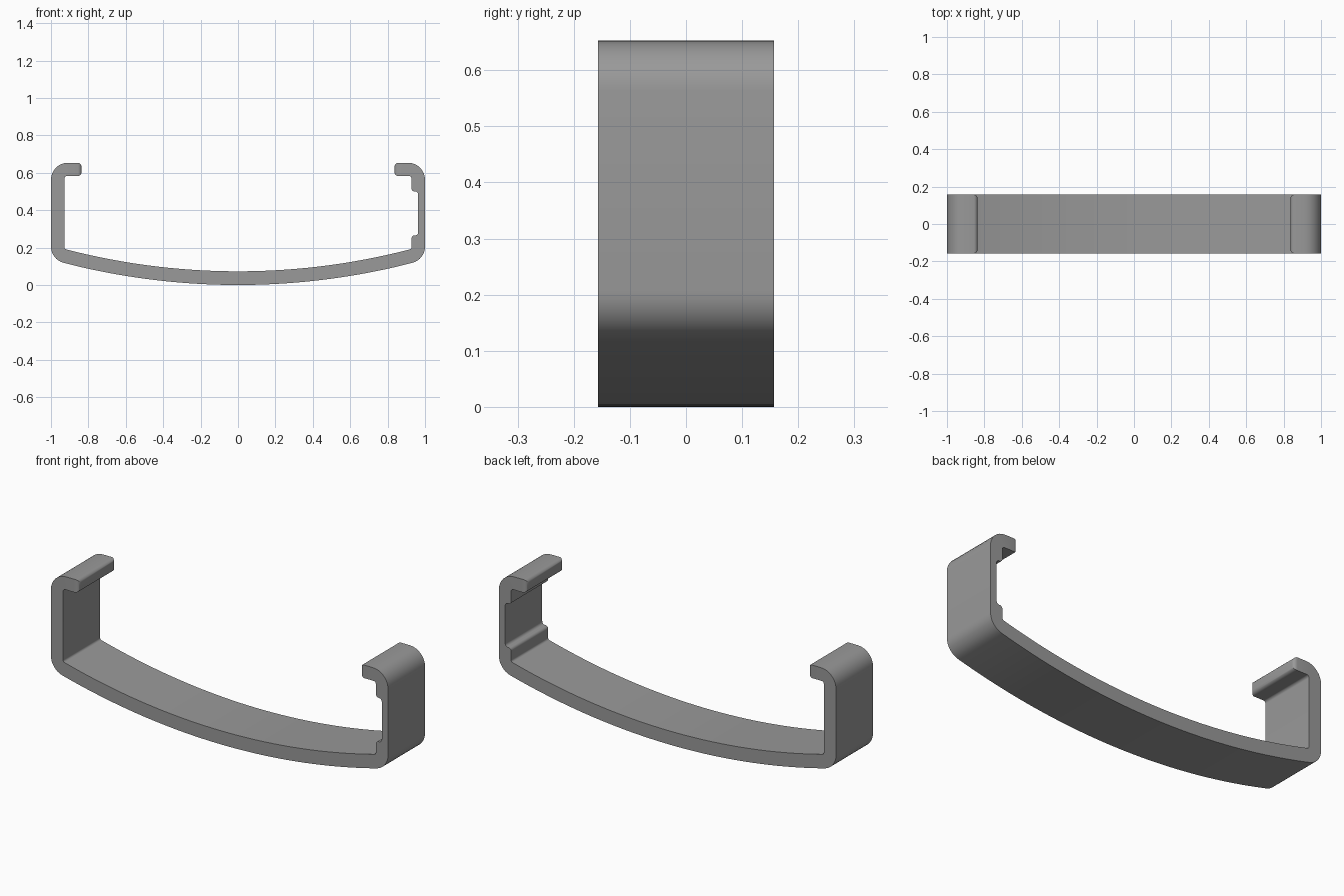
import bpy, bmesh, math
from mathutils import Vector

if "Cube" in bpy.data.objects:
    bpy.data.objects.remove(bpy.data.objects["Cube"])

HALF_DEPTH = 0.157
R_OUT, R_IN = 3.73, 3.657      # concentric radii of the curved base


def arc(radius, x0, x1, n=40):
    """Points on a shallow arc centred above the origin."""
    a0, a1 = math.asin(x0 / radius), math.asin(x1 / radius)
    pts = []
    for i in range(n + 1):
        a = a0 + (a1 - a0) * i / n
        pts.append((radius * math.sin(a), R_OUT - radius * math.cos(a), 0))
    return pts


def fillet(points, n=8):
    """Round each (x, z, radius) corner of a closed outline."""
    out = []
    for i, (x, z, r) in enumerate(points):
        p = Vector((x, z))
        if r == 0:
            out.append(p)
            continue
        a = (Vector(points[i - 1][:2]) - p).normalized()
        b = (Vector(points[(i + 1) % len(points)][:2]) - p).normalized()
        half = a.angle(b) / 2
        c = p + (a + b).normalized() * (r / math.sin(half))
        u = p + a * (r / math.tan(half)) - c
        v = p + b * (r / math.tan(half)) - c
        ang = u.angle(v)
        for k in range(n + 1):
            t = k / n
            out.append(c + (u * math.sin((1 - t) * ang) + v * math.sin(t * ang)) / math.sin(ang))
    return out


# Clip cross-section: hooks, side walls, curved base, latch recess on the right
XE = 0.925
base_z = R_OUT - math.sqrt(R_OUT**2 - XE**2)
corner_z = base_z + (1 - XE) * XE / math.sqrt(R_OUT**2 - XE**2)
outline = [(-0.837, 0.583, 0), (-0.837, 0.653, 0), (-1, 0.653, 0.09), (-1, corner_z, 0.09)]
outline += arc(R_OUT, -XE, XE)
outline += [(1, corner_z, 0.09), (1, 0.653, 0.09), (0.837, 0.653, 0), (0.837, 0.583, 0),
            (0.928, 0.583, 0.014), (0.928, 0.5, 0.016), (0.963, 0.5, 0.016),
            (0.963, 0.265, 0.016), (0.928, 0.265, 0.016)]
inner = arc(R_IN, 0.928, -0.928)
inner[0] = inner[0][:2] + (0.012,)
inner[-1] = inner[-1][:2] + (0.012,)
outline += inner + [(-0.928, 0.583, 0.014)]

# Extrude the cross-section along the depth
bm = bmesh.new()
face = bm.faces.new([bm.verts.new((p.x, -HALF_DEPTH, p.y)) for p in fillet(outline)])
ext = bmesh.ops.extrude_face_region(bm, geom=[face], use_keep_orig=True)
moved = [g for g in ext["geom"] if isinstance(g, bmesh.types.BMVert)]
bmesh.ops.translate(bm, verts=moved, vec=(0, 2 * HALF_DEPTH, 0))
bmesh.ops.recalc_face_normals(bm, faces=bm.faces)

# Round the free ends of both hooks
tips = [e for e in bm.edges if all(abs(v.co.x) < 0.84 and v.co.z > 0.5 for v in e.verts)]
bmesh.ops.bevel(bm, geom=tips, offset=0.02, segments=5, profile=0.5, affect='EDGES')

mesh = bpy.data.meshes.new("clip_bracket")
bm.to_mesh(mesh)
bm.free()
clip = bpy.data.objects.new("clip_bracket", mesh)
bpy.context.collection.objects.link(clip)

# Plain grey finish
grey = bpy.data.materials.new("grey")
grey.diffuse_color = (0.32, 0.32, 0.32, 1)
grey.use_nodes = True
grey.node_tree.nodes["Principled BSDF"].inputs["Base Color"].default_value = grey.diffuse_color
mesh.materials.append(grey)

bpy.context.view_layer.objects.active = clip
clip.select_set(True)
bpy.ops.object.shade_smooth_by_angle(angle=math.radians(30))
